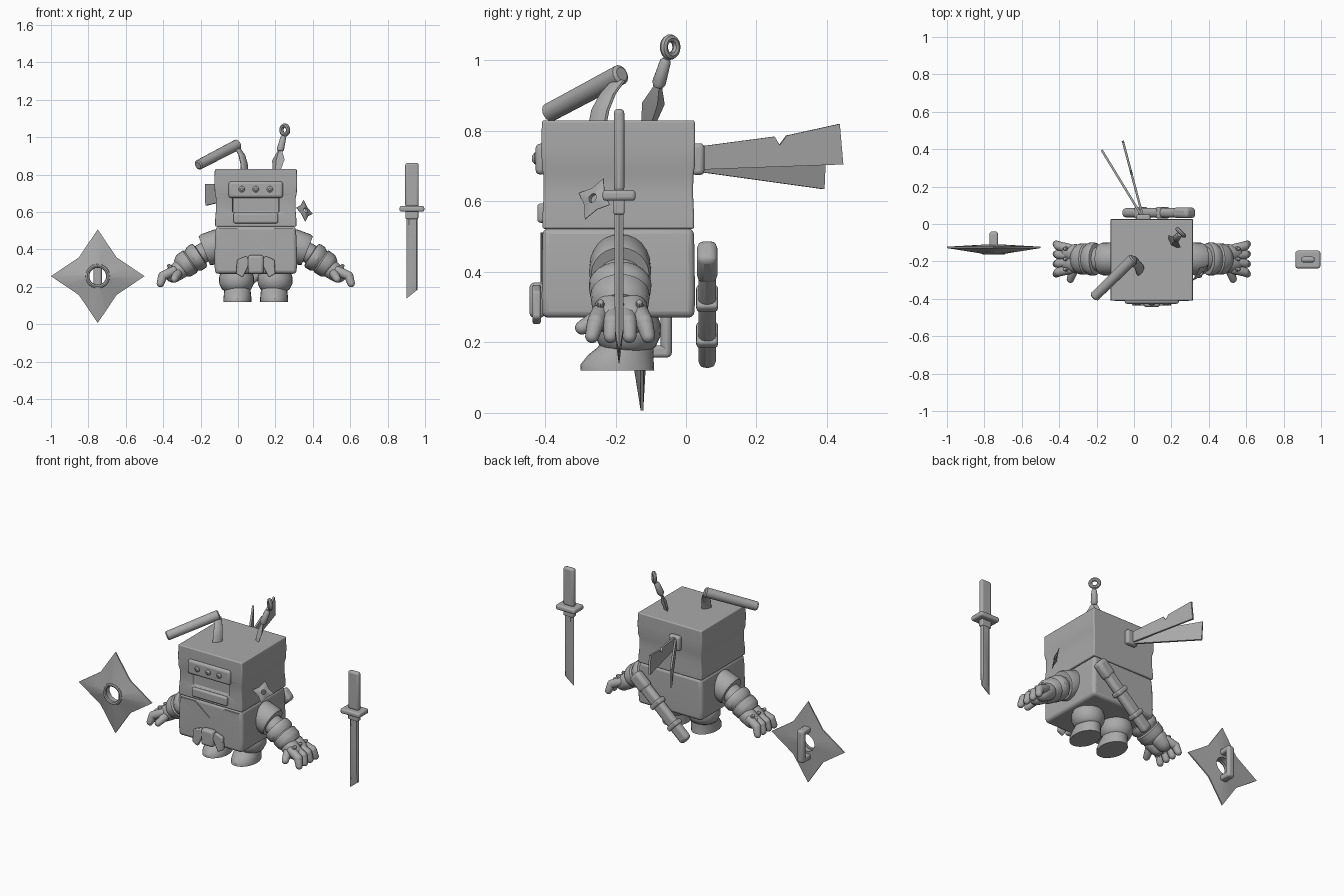
import bpy, bmesh, math
from mathutils import Vector, Matrix, Euler

if "Cube" in bpy.data.objects:
    bpy.data.objects.remove(bpy.data.objects["Cube"])

CX, CY = 0.095, -0.192          # centre of the figure
grey = bpy.data.materials.new("plain_grey")
grey.diffuse_color = (0.4, 0.4, 0.4, 1)
grey.use_nodes = True
grey.node_tree.nodes["Principled BSDF"].inputs["Base Color"].default_value = grey.diffuse_color


def finish(name, bm, bevel=0.0, segments=3):
    bmesh.ops.recalc_face_normals(bm, faces=bm.faces)
    me = bpy.data.meshes.new(name)
    bm.to_mesh(me)
    bm.free()
    me.materials.append(grey)
    ob = bpy.data.objects.new(name, me)
    bpy.context.collection.objects.link(ob)
    if bevel:
        m = ob.modifiers.new("bevel", 'BEVEL')
        m.width, m.segments, m.limit_method = bevel, segments, 'ANGLE'
    return ob


def box(name, center, size, bevel=0.008, rot=(0, 0, 0)):
    bm = bmesh.new()
    mat = Matrix.Translation(center) @ Euler(rot).to_matrix().to_4x4() @ Matrix.Diagonal((*size, 1))
    bmesh.ops.create_cube(bm, size=1, matrix=mat)
    return finish(name, bm, bevel)


def skin(name, rings, bevel=0.0, segments=3):
    """Bridge rings of points and cap both ends."""
    bm = bmesh.new()
    vr = [[bm.verts.new(p) for p in r] for r in rings]
    n = len(vr[0])
    for a, b in zip(vr, vr[1:]):
        for i in range(n):
            bm.faces.new((a[i], a[(i + 1) % n], b[(i + 1) % n], b[i]))
    bm.faces.new(vr[0])
    bm.faces.new(vr[-1])
    return finish(name, bm, bevel, segments)


def stack(name, layers, bevel):
    """Square block from (z, width, depth) layers."""
    return skin(name, [[(CX + sx * w / 2, CY + sy * d / 2, z) for sx, sy in
                        ((-1, -1), (1, -1), (1, 1), (-1, 1))] for z, w, d in layers], bevel)


def tube(name, p0, p1, profile, sides=20, flat=1.0, hint=(0, 1, 0)):
    """Turned shape from p0 to p1 with (t, radius) profile; hint is the wide direction."""
    p0, p1 = Vector(p0), Vector(p1)
    d = (p1 - p0).normalized()
    u = Vector(hint)
    u = (u - d * u.dot(d)).normalized()
    v = d.cross(u) * flat
    ang = [2 * math.pi * i / sides for i in range(sides)]
    return skin(name, [[p0.lerp(p1, t) + (u * math.cos(a) + v * math.sin(a)) * r
                        for a in ang] for t, r in profile])


def capsule(name, p0, p1, r0, r1, sides=12):
    L = (Vector(p1) - Vector(p0)).length
    prof = []
    for k in range(5):
        a = math.pi / 2 * k / 4
        prof.append((-r0 * math.cos(a) / L, max(r0 * math.sin(a), 0.001)))
    for k in range(4, -1, -1):
        a = math.pi / 2 * k / 4
        prof.append((1 + r1 * math.cos(a) / L, max(r1 * math.sin(a), 0.001)))
    return tube(name, p0, p1, prof, sides)


def plate(name, pts, thick, bevel=0.0):
    """Flat polygon with thickness."""
    pts = [Vector(p) for p in pts]
    n = (pts[1] - pts[0]).cross(pts[-1] - pts[0]).normalized() * thick / 2
    return skin(name, [[p - n for p in pts], [p + n for p in pts]], bevel, 2)


def ring(name, center, normal, major, minor):
    q = Vector(normal).to_track_quat('Z', 'Y')
    bm = bmesh.new()
    g = [[bm.verts.new(Vector(center) + q @ Vector((
        (major + minor * math.cos(b)) * math.cos(a), (major + minor * math.cos(b)) * math.sin(a),
        minor * math.sin(b)))) for b in [math.pi * k / 4 for k in range(8)]]
        for a in [math.pi * k / 12 for k in range(24)]]
    for i in range(24):
        for j in range(8):
            bm.faces.new((g[i][j], g[(i + 1) % 24][j], g[(i + 1) % 24][(j + 1) % 8], g[i][(j + 1) % 8]))
    return finish(name, bm)


def star(name, center, R, rot=(0, 0, 0)):
    """Four-pointed throwing star with a centre hole, facing -y."""
    mat = Matrix.Translation(center) @ Euler(rot).to_matrix().to_4x4()
    corner = [Vector((math.cos(k * math.pi / 4), 0, math.sin(k * math.pi / 4))) *
              (R if k % 2 == 0 else R * 0.57) for k in range(8)]
    edge = []
    for k in range(8):
        edge += [corner[k], (corner[k] + corner[(k + 1) % 8]) / 2]
    hole = [p.normalized() * R * 0.21 for p in edge]

    def at(pts, y):
        return [p + Vector((0, y * R, 0)) for p in pts]
    loops = [at(hole, -0.14), at(edge, -0.015), at(edge, 0.015), at(hole, 0.06)]
    bm = bmesh.new()
    vr = [[bm.verts.new(mat @ p) for p in r] for r in loops]
    for a, b in zip(vr, vr[1:] + vr[:1]):
        for i in range(16):
            j = (i + 1) % 16
            bm.faces.new((a[i], a[j], b[j], b[i]))
    return finish(name, bm)


# Torso, head and face opening
stack("torso", [(0.27, 0.435, 0.432), (0.33, 0.442, 0.435), (0.46, 0.436, 0.432), (0.525, 0.425, 0.428)], 0.018)
head = stack("head", [(0.522, 0.434, 0.43), (0.56, 0.434, 0.43), (0.62, 0.424, 0.424), (0.675, 0.426, 0.426),
                      (0.70, 0.438, 0.434), (0.76, 0.442, 0.436), (0.83, 0.438, 0.434)], 0.016)
cutter = box("face_cutter", (CX, -0.41, 0.64), (0.247, 0.05, 0.085), 0)
cutter.hide_render = True
cutter.display_type = 'WIRE'
cut = head.modifiers.new("face_opening", 'BOOLEAN')
cut.operation, cut.object = 'DIFFERENCE', cutter
head.modifiers.move(1, 0)
box("mouth_cover", (CX, -0.409, 0.567), (0.24, 0.026, 0.055), 0.01)
box("forehead_plate", (CX, -0.412, 0.72), (0.29, 0.03, 0.088), 0.014)
for dx in (-0.075, 0, 0.075):
    tube("forehead_rivet", (CX + dx, -0.42, 0.722), (CX + dx, -0.437, 0.722),
         [(0, 0.019), (0.6, 0.016), (1, 0.007)], 12, hint=(1, 0, 0))

# Robe lapels and belt knot
for s in (-1, 1):
    plate("lapel", [(CX + s * x, -0.409, z) for x, z in
                    ((0.2, 0.512), (0.1, 0.512), (-0.03, 0.41), (0.02, 0.37))], 0.008)
    plate("belt_tail", [(CX + s * x, -0.424, z) for x, z in
                        ((0.03, 0.33), (0.05, 0.365), (0.10, 0.345), (0.105, 0.27), (0.07, 0.25))], 0.024, 0.006)
box("belt_knot", (CX, -0.422, 0.32), (0.085, 0.045, 0.10), 0.015)

# Arms, hands, legs and boots, both sides
for s in (-1, 1):
    def P(dx, y, z):
        return (CX + s * dx, y, z)
    ay = -0.187
    tube("sleeve", P(0.17, ay, 0.435), P(0.275, ay, 0.393),
         [(0, 0.078), (0.2, 0.086), (0.85, 0.088), (1, 0.082), (1, 0.06)], 24)
    tube("forearm", P(0.25, ay, 0.402), P(0.41, ay, 0.297),
         [(0, 0.062), (0.28, 0.064), (0.3, 0.084), (0.36, 0.089), (0.5, 0.088), (0.56, 0.079),
          (0.6, 0.076), (0.64, 0.084), (0.84, 0.082), (0.9, 0.076), (1, 0.058)], 24, 0.84)
    capsule("palm", P(0.405, ay - 0.025, 0.292), P(0.44, ay - 0.025, 0.268), 0.05, 0.046, 16)
    capsule("palm_back", P(0.405, ay + 0.03, 0.292), P(0.44, ay + 0.03, 0.268), 0.05, 0.046, 16)
    for k in range(4):
        o = (k - 1.5) * 0.046
        y = ay + o
        capsule("finger_base", P(0.44, y * 0.4 + ay * 0.6 + o * 0.4, 0.285), P(0.497, y, 0.258), 0.026, 0.025)
        capsule("finger_tip", P(0.497, y, 0.258), P(0.51, y + o * 0.15, 0.218), 0.025, 0.02)
    capsule("thumb", P(0.415, -0.24, 0.275), P(0.435, -0.295, 0.242), 0.026, 0.02)
    for o in (-0.055, 0, 0.055):
        capsule("glove_stud", P(0.455, ay + o, 0.303), P(0.464, ay + o, 0.312), 0.012, 0.01, 8)
    tube("trouser_leg", P(0.103, -0.165, 0.175), P(0.103, -0.165, 0.29),
         [(0, 0.06), (0.1, 0.078), (0.35, 0.092), (0.65, 0.094), (1, 0.08)], 24)
    foot = [(0.12, 0.105, -0.195), (0.138, 0.104, -0.195), (0.165, 0.092, -0.185),
            (0.185, 0.08, -0.172), (0.21, 0.07, -0.165)]
    skin("boot", [[P(0.098 + 0.075 * (0.7 + 0.3 * r / 0.105) * math.sin(a), y + r * math.cos(a), z)
                   for a in [math.pi * i / 12 for i in range(24)]] for z, r, y in foot])

# Headband knot and two trailing ends at the back
box("headband_knot", (0.05, 0.034, 0.72), (0.075, 0.036, 0.09), 0.012)


def tail(name, slope, pts):
    plate(name, [(0.05 - slope * (y - 0.03), y, z) for y, z in pts], 0.012)


tail("headband_tail_long", 0.265, [(0.03, 0.69), (0.445, 0.705), (0.435, 0.82), (0.285, 0.787),
                                   (0.265, 0.76), (0.25, 0.784), (0.03, 0.755)])
tail("headband_tail_short", 0.61, [(0.03, 0.685), (0.39, 0.635), (0.395, 0.75), (0.03, 0.745)])

# Sickle stuck in the head
tube("sickle_handle", (-0.215, -0.392, 0.85), (0.0, -0.182, 0.962),
     [(0, 0.02), (0.02, 0.027), (0.98, 0.029), (1, 0.02)], 16)
wide = Vector((0.5, 0.8, 0)).normalized()
thin = Vector((0.8, -0.5, 0)).normalized()
skin("sickle_blade", [[Vector(p) + wide * (w * math.cos(a)) + thin * (0.014 * math.sin(a))
                       for a in [math.pi * i / 6 for i in range(12)]]
                      for p, w in (((-0.005, -0.19, 0.945), 0.022), ((0.02, -0.222, 0.905), 0.026),
                                   ((0.032, -0.243, 0.86), 0.03), ((0.036, -0.255, 0.80), 0.03))])

# Ringed dagger stuck in the head
side = (1, -1, 0)
ring("dagger_ring", (0.25, -0.045, 1.038), (1, 1, 0), 0.025, 0.0115)
tube("dagger_handle", (0.244, -0.056, 1.005), (0.224, -0.08, 0.925),
     [(0, 0.011), (0.1, 0.016), (0.85, 0.02), (1, 0.014)], 12, hint=side)
tube("dagger_blade", (0.225, -0.078, 0.935), (0.203, -0.112, 0.80),
     [(0, 0.012), (0.42, 0.046), (1, 0.024)], 4, 0.35, side)

# Scabbard slung across the back
tilt = math.radians(-42)
axis = Vector((math.cos(tilt), 0, -math.sin(tilt)))
mid = Vector((0.13, 0.06, 0.305))
for name, off, length, w, t in (("scabbard", 0, 0.475, 0.072, 0.05), ("scabbard_mouth", 0.185, 0.11, 0.08, 0.058),
                                ("scabbard_band", 0.03, 0.03, 0.086, 0.062),
                                ("scabbard_band", -0.125, 0.03, 0.082, 0.062)):
    box(name, mid + axis * off, (length, t, w), 0.02 if length > 0.1 else 0.01, (0, tilt, 0))

# Large throwing star with a grip behind, and a small one in the head
star("large_star", (-0.75, -0.125, 0.257), 0.25)
ring("large_star_rim", (-0.75, -0.152, 0.257), (0, 1, 0), 0.056, 0.011)
box("star_grip", (-0.75, -0.056, 0.257), (0.046, 0.032, 0.2), 0.014)
for z in (0.174, 0.34):
    box("star_grip_post", (-0.75, -0.085, z), (0.046, 0.08, 0.034), 0.01)
small = (math.radians(-20), math.radians(15), math.radians(45))
star("small_star", (0.355, -0.26, 0.607), 0.064, small)

# Short sword
SX, SY = 0.93, -0.19
box("sword_handle", (SX, SY, 0.745), (0.072, 0.03, 0.235), 0.012)
box("sword_guard", (SX, SY, 0.617), (0.132, 0.094, 0.03), 0.01)
box("sword_collar", (SX, SY, 0.588), (0.068, 0.032, 0.05), 0.006)
section = ((-0.03, 0), (-0.016, -1), (0.024, -1), (0.03, 0), (0.024, 1), (-0.016, 1))
skin("sword_blade", [[(SX + x, SY + sgn * t, z + lift * (x + 0.03)) for x, sgn in section]
                     for z, t, lift in ((0.6, 0.013, 0), (0.22, 0.012, 0.3), (0.137, 0.002, 0.8))])

# Smooth rounded parts, keep hard edges
bpy.ops.object.select_all(action='DESELECT')
for ob in bpy.context.scene.objects:
    ob.select_set(True)
    bpy.context.view_layer.objects.active = ob
bpy.ops.object.shade_smooth_by_angle(angle=math.radians(35))
